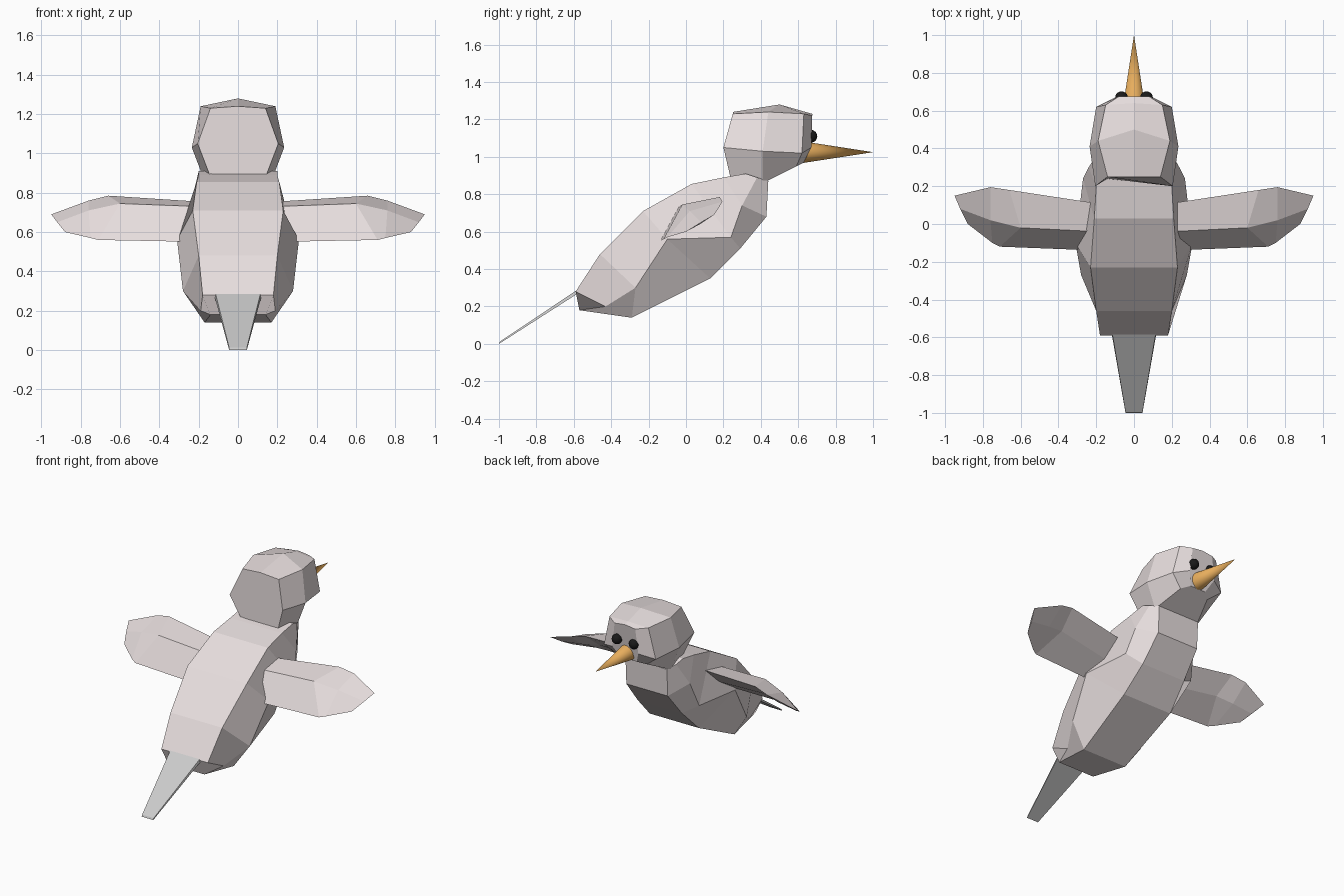
import bpy, bmesh, math

if "Cube" in bpy.data.objects:
    bpy.data.objects.remove(bpy.data.objects["Cube"])


def material(name, rgb):
    m = bpy.data.materials.new(name)
    m.diffuse_color = (*rgb, 1)
    m.use_nodes = True
    m.node_tree.nodes["Principled BSDF"].inputs["Base Color"].default_value = m.diffuse_color
    return m


plumage = material("plumage", (0.8, 0.73, 0.73))
orange = material("orange", (0.8, 0.42, 0.11))
black = material("black", (0.01, 0.01, 0.01))


def loft(name, rings, mat=None):
    """Skin a run of equal closed rings and cap both ends."""
    bm = bmesh.new()
    loops = [[bm.verts.new(p) for p in ring] for ring in rings]
    n = len(loops[0])
    for a, b in zip(loops, loops[1:]):
        for i in range(n):
            j = (i + 1) % n
            bm.faces.new((a[i], a[j], b[j], b[i]))
    bm.faces.new(loops[0])
    bm.faces.new(loops[-1])
    bmesh.ops.recalc_face_normals(bm, faces=bm.faces)
    mesh = bpy.data.meshes.new(name)
    bm.to_mesh(mesh)
    bm.free()
    ob = bpy.data.objects.new(name, mesh)
    bpy.context.collection.objects.link(ob)
    if mat:
        mesh.materials.append(mat)
    return ob


def full(half):
    """Complete a right-hand half ring, listed top to bottom."""
    return half + [(-x, y, z) for x, y, z in reversed(half) if x > 0]


def mirror(ob):
    ob.modifiers.new("mirror", 'MIRROR')
    if any(ob.location) or any(ob.rotation_euler):
        pivot = bpy.data.objects.new("mirror_centre", None)
        bpy.context.collection.objects.link(pivot)
        pivot.hide_render = True
        ob.modifiers["mirror"].mirror_object = pivot


# Body: back edge, flank and belly edge from rump to neck
body = [
    [(.18, -.59, .28), (.19, -.43, .20), (.14, -.57, .18)],
    [(.20, -.46, .48), (.28, -.27, .30), (.17, -.29, .14)],
    [(.23, -.23, .71), (.31, -.10, .56), (.19, .13, .35)],
    [(.21, .03, .855), (.27, .24, .57), (.17, .29, .51)],
    [(.20, .20, .89), (.24, .30, .74), (.16, .43, .68)],
    [(.20, .32, .91), (.19, .38, .89), (.16, .44, .87)],
]
loft("body", [full(r) for r in body], plumage)

# Head: crown, brow, cheek and jaw from nape to face
head = [
    [(0, .25, 1.24), (.14, .25, 1.23), (.205, .20, 1.05), (.14, .24, .88)],
    [(0, .50, 1.28), (.19, .44, 1.24), (.235, .41, 1.03), (.17, .41, .86)],
    [(0, .64, 1.24), (.15, .63, 1.23), (.20, .62, 1.02), (.11, .59, .95)],
    [(0, .675, 1.23), (.08, .675, 1.22), (.10, .67, 1.05), (.06, .63, .97)],
]
loft("head", [full(r) for r in head], plumage)

# Wings: leading edge, top ridge, trailing edge, underside
wing = [
    [(.20, .11, .755), (.20, -.04, .73), (.20, -.14, .55), (.20, 0, .64)],
    [(.66, .18, .785), (.60, -.02, .745), (.71, -.12, .56), (.64, .05, .68)],
    [(.76, .195, .76), (.76, .02, .71), (.75, -.10, .57), (.76, .07, .66)],
    [(.95, .15, .69), (.92, .08, .65), (.88, 0, .60), (.91, .075, .64)],
]
mirror(loft("wings", wing, plumage))

# Tail: thin tapering plate
tail = [
    [(.12, -.55, .31), (.12, -.57, .275)],
    [(.045, -.995, .012), (.045, -1.0, 0)],
]
loft("tail", [full(r) for r in tail])

# Beak
bpy.ops.mesh.primitive_cone_add(vertices=32, radius1=.06, radius2=0, depth=.39,
                                location=(0, .805, 1.025),
                                rotation=(-math.pi / 2, 0, 0))
beak = bpy.context.object
beak.name = "beak"
beak.data.materials.append(orange)
bpy.ops.object.shade_smooth_by_angle()

# Eyes
bpy.ops.mesh.primitive_uv_sphere_add(segments=24, ring_count=12, radius=.034,
                                     location=(.066, .668, 1.11))
eyes = bpy.context.object
eyes.name = "eyes"
eyes.data.materials.append(black)
bpy.ops.object.shade_smooth_by_angle()
mirror(eyes)
